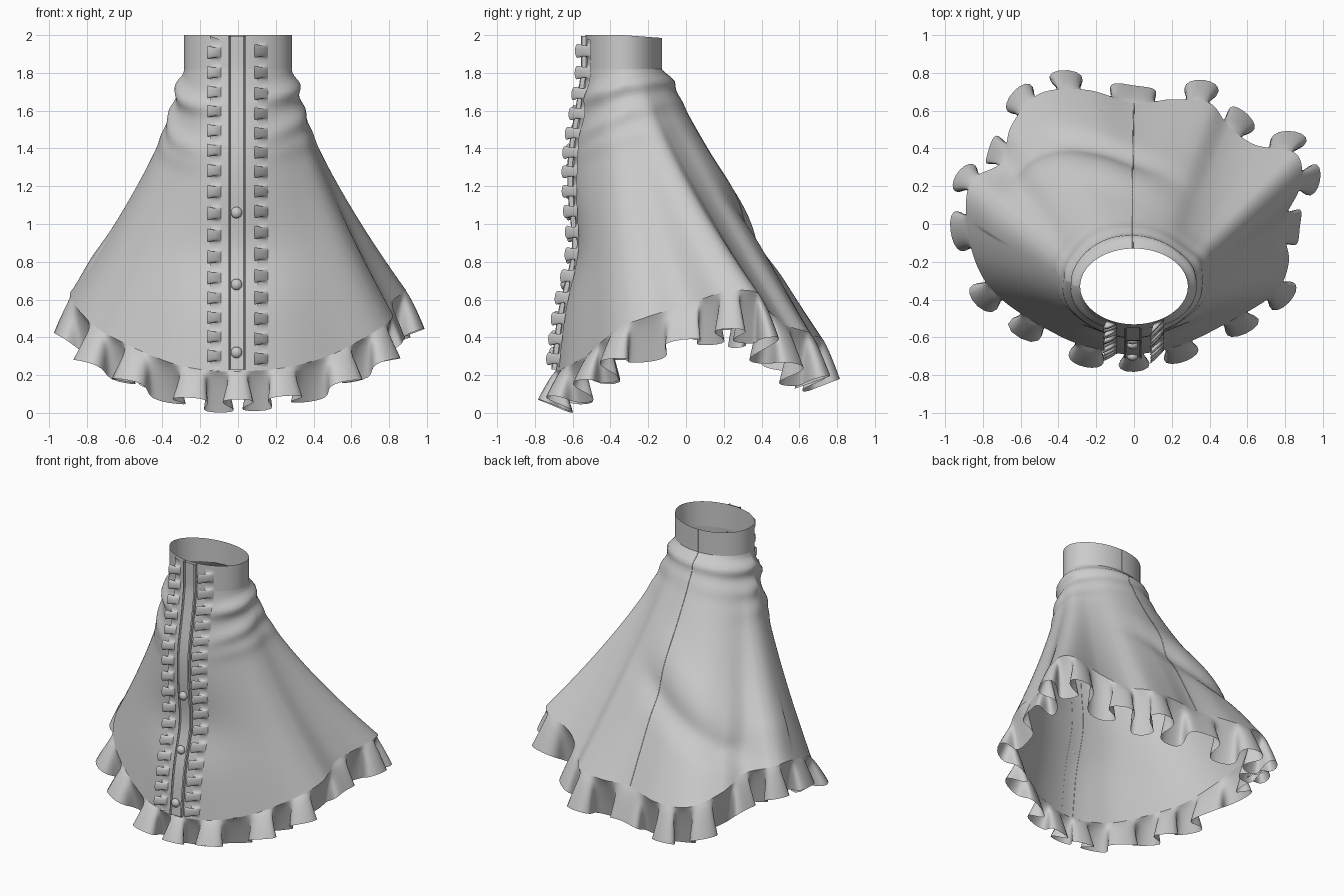
import bpy, math, random
from mathutils import Vector
from mathutils.bvhtree import BVHTree

if "Cube" in bpy.data.objects:
    bpy.data.objects.remove(bpy.data.objects["Cube"])

random.seed(4)
NECK_Z = 1.82


def make(name, verts, faces, angle=60):
    me = bpy.data.meshes.new(name)
    me.from_pydata([tuple(v) for v in verts], [], faces)
    ob = bpy.data.objects.new(name, me)
    bpy.context.collection.objects.link(ob)
    bpy.ops.object.select_all(action='DESELECT')
    ob.select_set(True)
    bpy.context.view_layer.objects.active = ob
    bpy.ops.object.shade_smooth_by_angle(angle=math.radians(angle))
    return ob


def grid_faces(rows, cols, closed):
    n = cols if closed else cols - 1
    return [(r * cols + c, (r + 1) * cols + c, (r + 1) * cols + (c + 1) % cols, r * cols + (c + 1) % cols)
            for r in range(rows - 1) for c in range(n)]


def grid(name, rows, closed=False, angle=60):
    return make(name, [p for row in rows for p in row],
                grid_faces(len(rows), len(rows[0]), closed), angle)


def gauss(x, w):
    return math.exp(-(x / w) ** 2)


# Hem outline: draped folds, counter-clockwise from the front centre
HEM = [(0, -.69, .22), (.25, -.64, .24), (.5, -.52, .31), (.74, -.37, .44), (.82, -.2, .51),
       (.79, 0, .57), (.88, .2, .64), (.86, .37, .64), (.64, .42, .56), (.5, .52, .47),
       (.4, .64, .43), (.2, .66, .42), (0, .64, .42), (-.25, .71, .4), (-.5, .69, .42),
       (-.65, .52, .5), (-.7, .33, .58), (-.85, .24, .63), (-.89, .08, .63), (-.84, -.2, .54),
       (-.7, -.4, .42), (-.4, -.59, .28), (-.2, -.66, .23)]


def spline(pts, per):
    P = [Vector(p) for p in pts]
    n, out = len(P), []
    for i in range(n):
        a, b, c, d = P[i - 1], P[i], P[(i + 1) % n], P[(i + 2) % n]
        for k in range(per):
            t = k / per
            out.append(.5 * (2 * b + (c - a) * t + (2 * a - 5 * b + 4 * c - d) * t * t
                             + (3 * b - a - 3 * c + d) * t ** 3))
    return out


hem = spline(HEM, 20)
N = len(hem)
W = 26
# Softened hem: folds fade out towards the neck
soft = [sum((hem[(i + k) % N] for k in range(-W, W + 1)), Vector()) / (2 * W + 1) for i in range(N)]
soft = [Vector((p.x * 1.035, p.y * 1.035, h.z)) for p, h in zip(soft, hem)]


def body_point(i, t):
    """Blend from the neck ellipse to the hem, with creases below the collar."""
    h = soft[i].lerp(hem[i], t)
    a = math.atan2(soft[i].y, soft[i].x)
    f = t ** (1 + .36 * math.cos(a) ** 2)
    neck = Vector((.285 * math.cos(a), -.33 + .2 * math.sin(a), 0))
    z = NECK_Z + (h.z - NECK_Z) * t
    p = neck.lerp(Vector((h.x, h.y, 0)), f)
    front = max(0, -math.sin(a))
    back = max(0, math.sin(a))
    calm = 1 - front ** 6
    drop = .18 * front + .04 * math.sin(2 * a + .5) - .1 * back * math.cos(a)
    bump = calm * (.032 * gauss(z - 1.75 + drop * .7, .045)
                   + .022 * (1 - .6 * back) * gauss(z - 1.63 + drop * 1.3, .05)
                   + .01 * (1 - back) * gauss(z - 1.5 + drop, .05)) * min(1, t * 25)
    # diagonal fold wrapping from the back centre to the left hem
    ridge = .66 + .42 * max(0, 1 + math.cos(a)) ** .7
    side = max(0, math.sin(a - .7)) ** 2 if 0.7 < a else 0
    bump += side * (.025 * gauss(z - ridge - .12, .13) - .04 * gauss(z - ridge + .1, .09)) * min(1, (1 - t) * 6)
    p += Vector((math.cos(a), math.sin(a), 0)) * bump
    p.y += front ** 4 * (.045 * gauss(z - .85, .22) - .025 * gauss(z - 1.38, .25))
    p.z = z
    return p


# Collar and skirt body
collar_rows = []
for k in range(5):
    row = []
    for i in range(N):
        p = body_point(i, 0)
        p.z = 2 - (2 - NECK_Z) * k / 4 - (.015 * max(0, p.y + .33) / .2 if k == 0 else 0)
        row.append(p)
    collar_rows.append(row)
R = 64
skirt_rows = [[body_point(i, r / R) for i in range(N)] for r in range(R + 1)]
grid("collar", collar_rows, True)
grid("flared_skirt", skirt_rows, True)
all_rows = collar_rows[:-1] + skirt_rows
tree = BVHTree.FromPolygons([p for r in all_rows for p in r], grid_faces(len(all_rows), N, True))


def front_y(x, z):
    hit = tree.ray_cast(Vector((x, -3, min(z, 1.997))), Vector((0, 1, 0)))[0]
    return hit.y if hit and hit.y < -.3 else -.68


# Hem ruffle: omega-shaped waves fanning out from the hem
cum = [0]
for i in range(N):
    cum.append(cum[-1] + (hem[(i + 1) % N] - hem[i]).length)
WAVES = 18
amps = [random.uniform(.75, 1.1) for _ in range(WAVES)]
ruffle = []
for r in range(11):
    v, row = r / 10, []
    for i, h in enumerate(hem):
        u = cum[i] / cum[-1]
        phi = 2 * math.pi * WAVES * u + .9 * math.sin(6 * math.pi * u) + .7 * math.sin(14 * math.pi * u)
        w = u * WAVES
        k = int(w) % WAVES
        amp = amps[k] + (amps[(k + 1) % WAVES] - amps[k]) * (w % 1)
        tan = hem[(i + 3) % N] - hem[i - 3]
        tan.z = 0
        tan.normalize()
        out = (Vector((tan.y, -tan.x, 0)) + Vector((h.x, h.y, 0)).normalized()).normalized()
        depth = .19 + .07 * min(1, max(0, (h.y + .6) / 1.2))
        g = v ** .8
        p = h + out * g * (.01 + .1 * amp * math.cos(phi)) + tan * g * .05 * math.sin(2 * phi)
        p.z -= v * (depth - .035 * math.cos(phi)) * (.75 + .25 * amp)
        p.z = max(p.z, 0)
        row.append(p)
    ruffle.append(row)
grid("hem_ruffle", ruffle, True, 80)

# Button placket: raised band with stitched edges
PROFILE = [(-.047, .004), (-.047, -.02), (-.039, -.024), (-.034, -.015), (.034, -.015),
           (.039, -.024), (.047, -.02), (.047, .004)]
rows = []
for k in range(61):
    z = 1.995 - k / 60 * 1.765
    y = front_y(-.005, z)
    rows.append([Vector((x - .005, y + d, z)) for x, d in PROFILE])
grid("button_placket", rows, False, 30)

# Buttons
for i, z in enumerate((1.06, .68, .32)):
    bpy.ops.mesh.primitive_uv_sphere_add(segments=24, ring_count=12, radius=.03,
                                         location=(-.008, front_y(0, z) - .022, z))
    b = bpy.context.object
    b.name = f"button_{i + 1}"
    b.scale.y = .75
    bpy.ops.object.shade_smooth()

# Frill strips either side of the placket, sewn along one edge
FR, PER = 16, 20
for name, x0 in (("frill_left", -.09), ("frill_right", .16)):
    rows = []
    for k in range(FR * PER + 1):
        s = k / (FR * PER)
        phi = 2 * math.pi * (FR * s + .12 * math.sin(9 * s + x0 * 20))
        z0 = 1.975 - s * 1.735
        row = []
        for j in range(6):
            v = j / 5
            x = x0 - .065 * v + .01 * v * math.cos(phi)
            y = front_y(x, z0) - .006 - v ** .8 * .03 * (1 - math.cos(phi))
            row.append(Vector((x, y, z0 - v * .02 * math.sin(2 * phi))))
        rows.append(row)
    grid(name, rows, False, 80)


# Stitched back seam
def seam(name, pts):
    cu = bpy.data.curves.new(name, 'CURVE')
    cu.dimensions = '3D'
    cu.bevel_depth = .003
    cu.bevel_resolution = 1
    sp = cu.splines.new('POLY')
    sp.points.add(len(pts) - 1)
    for q, p in zip(sp.points, pts):
        q.co = (*p, 1)
    bpy.context.collection.objects.link(bpy.data.objects.new(name, cu))


seam("back_seam", [row[12 * 20] for row in all_rows])
